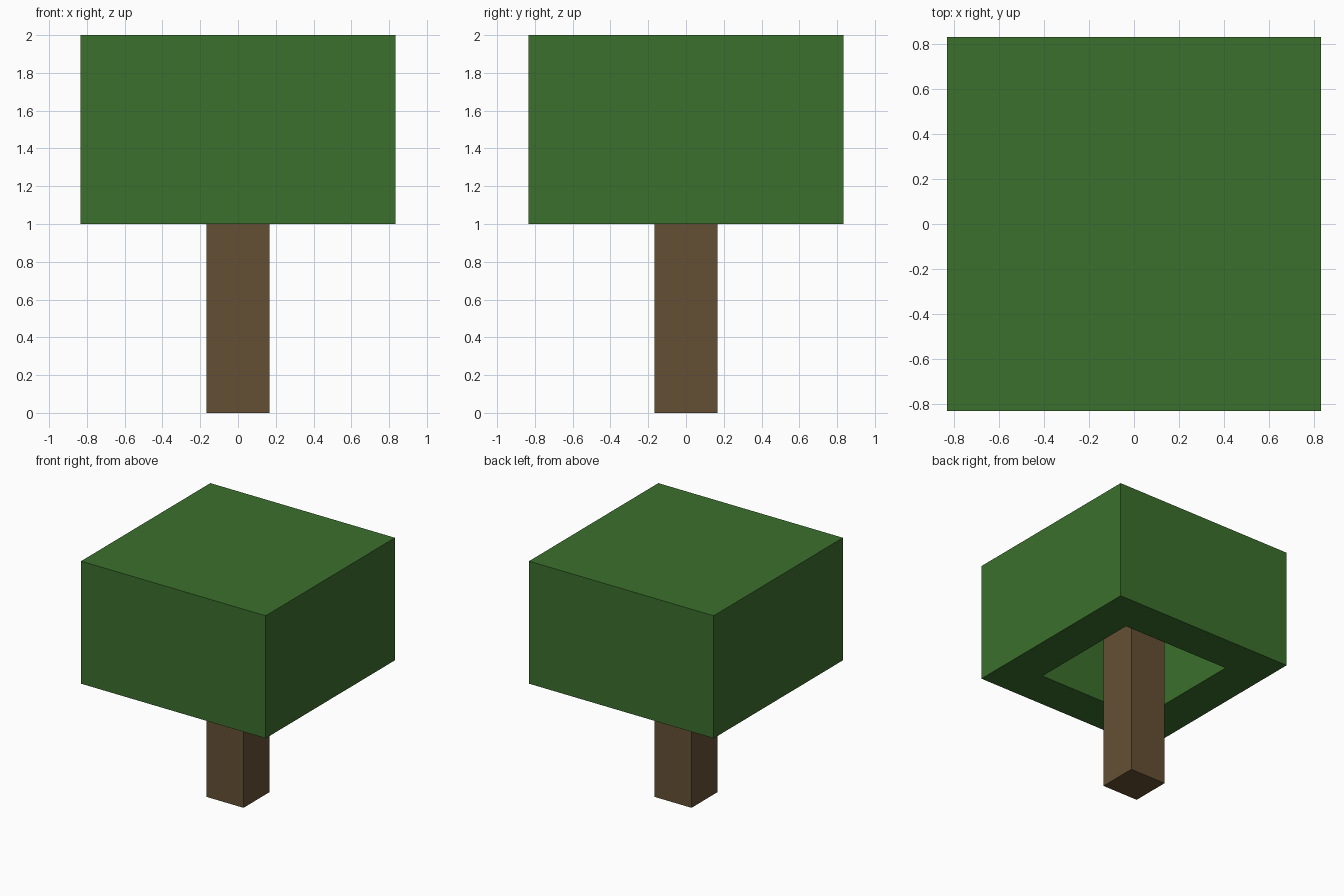
import bpy
import bmesh
from mathutils import Matrix, Vector

BLOCK = 1 / 3  # the whole tree follows a grid of equal blocks

default_cube = bpy.data.objects.get("Cube")
if default_cube:
    bpy.data.objects.remove(default_cube, do_unlink=True)


def make_material(name, rgb):
    color = (*rgb, 1)
    mat = bpy.data.materials.new(name)
    mat.use_nodes = True
    mat.diffuse_color = color
    bsdf = next(n for n in mat.node_tree.nodes if n.type == "BSDF_PRINCIPLED")
    bsdf.inputs["Base Color"].default_value = color
    return mat


def box_bmesh(width, bottom, top):
    """Square upright box, measured in blocks."""
    bm = bmesh.new()
    size = Vector((width, width, top - bottom)) * BLOCK
    centre = Vector((0, 0, (top + bottom) / 2)) * BLOCK
    bmesh.ops.create_cube(bm, size=1, matrix=Matrix.Translation(centre) @ Matrix.Diagonal((*size, 1)))
    return bm


def finish(name, bm, mat):
    bmesh.ops.recalc_face_normals(bm, faces=bm.faces)
    mesh = bpy.data.meshes.new(name)
    bm.to_mesh(mesh)
    bm.free()
    mesh.materials.append(mat)
    obj = bpy.data.objects.new(name, mesh)
    bpy.context.collection.objects.link(obj)


leaf_green = make_material("leaf green", (0.045, 0.162, 0.026))
bark_brown = make_material("bark brown", (0.130, 0.080, 0.034))

# Trunk, reaching up to the ceiling of the hollow crown
finish("trunk", box_bmesh(1, 0, 5), bark_brown)

# Crown, hollowed from below with walls and roof one block thick
crown = box_bmesh(5, 3, 6)
underside = min(crown.faces, key=lambda f: f.calc_center_median().z)
bmesh.ops.inset_region(crown, faces=[underside], thickness=BLOCK, use_even_offset=True)
ceiling = bmesh.ops.extrude_discrete_faces(crown, faces=[underside])["faces"][0]
bmesh.ops.translate(crown, verts=ceiling.verts, vec=(0, 0, 2 * BLOCK))
finish("leaf_crown", crown, leaf_green)
